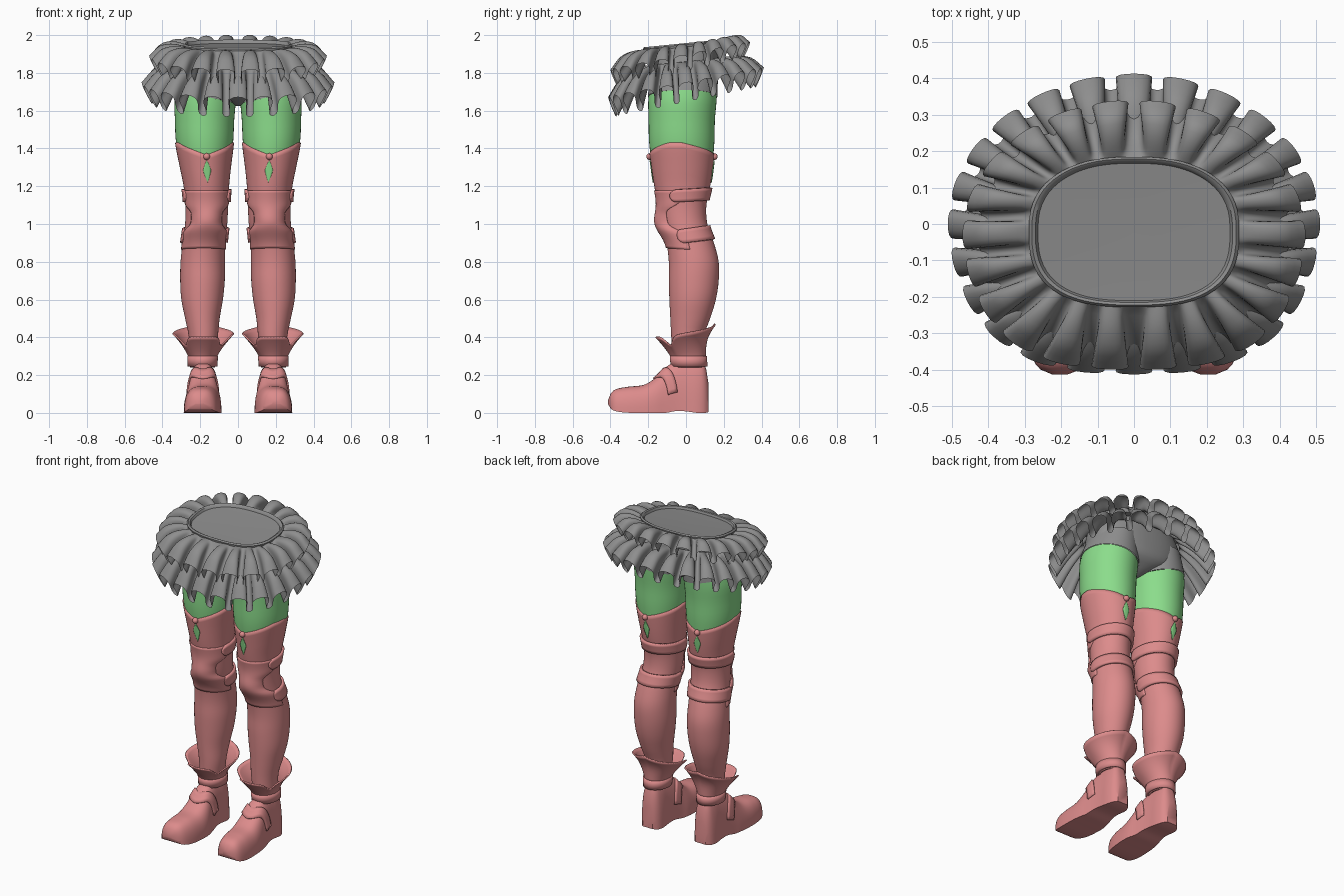
import bpy, bmesh, math
from math import sin, cos, pi, radians
from mathutils import Vector

if "Cube" in bpy.data.objects:
    bpy.data.objects.remove(bpy.data.objects["Cube"])


def material(name, rgb):
    m = bpy.data.materials.new(name)
    m.diffuse_color = (*rgb, 1)
    m.use_nodes = True
    m.node_tree.nodes["Principled BSDF"].inputs["Base Color"].default_value = m.diffuse_color
    return m


GRAY = material("gray cloth", (0.27, 0.27, 0.27))
GREEN = material("green stocking", (0.26, 0.72, 0.26))
RED = material("red leather", (0.72, 0.26, 0.26))


def spow(v, p):
    return math.copysign(abs(v) ** p, v)


def sample(rows, t):
    """Smooth interpolation of a section table by its first column."""
    t = min(max(t, rows[0][0]), rows[-1][0])
    i = max(k for k in range(len(rows) - 1) if rows[k][0] <= t)
    a, b = rows[i], rows[i + 1]
    p, n = rows[max(i - 1, 0)], rows[min(i + 2, len(rows) - 1)]
    h = b[0] - a[0]
    s = (t - a[0]) / h
    out = []
    for k in range(1, len(a)):
        ma = (b[k] - p[k]) / (b[0] - p[0]) * h
        mb = (n[k] - a[k]) / (n[0] - a[0]) * h
        out.append((2*s**3 - 3*s*s + 1) * a[k] + (s**3 - 2*s*s + s) * ma
                   + (3*s*s - 2*s**3) * b[k] + (s**3 - s*s) * mb)
    return out


def sheet(name, f, nu, nv, mat, closed=True, caps=False, thick=0, mirror=True, angle=40):
    """Surface f(u, v) with u and v running from 0 to 1."""
    bm = bmesh.new()
    cols = nu if closed else nu + 1
    g = [[bm.verts.new(f(i / nu, j / nv)) for i in range(cols)] for j in range(nv + 1)]
    for j in range(nv):
        for i in range(nu):
            k = (i + 1) % cols
            bm.faces.new((g[j][i], g[j][k], g[j + 1][k], g[j + 1][i]))
    if caps:
        bm.faces.new(g[0][::-1])
        bm.faces.new(g[-1])
    return finish(name, bm, mat, thick, mirror, angle)


def finish(name, bm, mat, thick=0, mirror=True, angle=40):
    me = bpy.data.meshes.new(name)
    bm.to_mesh(me)
    bm.free()
    me.materials.append(mat)
    ob = bpy.data.objects.new(name, me)
    bpy.context.collection.objects.link(ob)
    bpy.ops.object.select_all(action='DESELECT')
    ob.select_set(True)
    bpy.context.view_layer.objects.active = ob
    bpy.ops.object.shade_smooth_by_angle(angle=radians(angle))
    if thick:
        ob.modifiers.new("thickness", 'SOLIDIFY').thickness = thick
    if mirror:
        ob.modifiers.new("mirror", 'MIRROR').use_mirror_merge = False
    return ob


# Leg sections: height, inner x, outer x, front y, back y
LEG = [(.20, .125, .25, -.06, .10), (.30, .122, .252, -.07, .095), (.40, .11, .257, -.075, .09),
       (.50, .10, .277, -.08, .125), (.60, .083, .297, -.085, .155), (.70, .073, .303, -.088, .170),
       (.80, .072, .301, -.088, .170), (.90, .07, .29, -.10, .145), (1.0, .06, .277, -.125, .11),
       (1.1, .055, .275, -.145, .105), (1.2, .05, .285, -.165, .125), (1.3, .04, .305, -.18, .14),
       (1.43, .024, .33, -.197, .152), (1.55, .018, .336, -.2, .155), (1.68, .01, .336, -.2, .165),
       (1.82, .03, .29, -.17, .16)]


def leg(z, a, off=0.0):
    x0, x1, y0, y1 = sample(LEG, z)
    return Vector(((x0 + x1) / 2 + ((x1 - x0) / 2 + off) * sin(a),
                   (y0 + y1) / 2 - ((y1 - y0) / 2 + off) * cos(a), z))


def stocking_line(a):
    d = abs((a + .06 + pi) % (2 * pi) - pi)
    return 1.43 - .065 * max(0, 1 - d / 1.2, 1 - (pi - d) / 1.5)


def shorts_line(a):
    return 1.675 + .035 * sin(a)


def leg_span(low, high, off):
    def f(u, v):
        a = u * 2 * pi
        return leg(low(a) + (high(a) - low(a)) * v, a, off)
    return f


# Legs
sheet("boot_leg", leg_span(lambda a: .24, stocking_line, .003), 48, 44, RED, thick=.01)
sheet("thigh", leg_span(lambda a: 1.35, shorts_line, -.002), 48, 10, GREEN)
sheet("shorts_leg", leg_span(shorts_line, lambda a: 1.82, .002), 48, 6, GRAY)

# Beads and pendants below the front and back points of the stocking
for label, a0 in (("front", -.06), ("back", pi - .06)):
    bm = bmesh.new()
    bmesh.ops.create_uvsphere(bm, u_segments=14, v_segments=8, radius=.018)
    bmesh.ops.translate(bm, vec=leg(1.357, a0, .004), verts=bm.verts)
    finish(label + "_bead", bm, RED)

    def pendant(u, v, a0=a0):
        w = .16 * min(v / .55, (1 - v) / .45) ** .8 if 0 < v < 1 else .002
        return leg(1.22 + .115 * v, a0 + w * (2 * u - 1), .008)
    sheet(label + "_pendant", pendant, 4, 12, GREEN, closed=False, thick=.004)


# Knee pad with side cutouts
def knee_pad(u, v):
    s = 2 * u - 1
    z = .872 + .305 * v
    half = 1.5 - .72 * math.exp(-((z - 1.035) / .062) ** 4)
    bulge = .034 * math.exp(-((z - 1.0) / .08) ** 2)
    return leg(z - .008 * s * s * (1 - v), s * half, .008 + bulge * cos(s * pi / 2))


sheet("knee_pad", knee_pad, 24, 24, RED, closed=False, thick=.012)


# Knee straps with rounded ends
def knee_strap(zc, half, rise):
    def f(u, v):
        s = 2 * u - 1
        h = half * max(.08, 1 - max(0, (abs(s) - .88) / .12) ** 2) ** .5
        a = pi + s * (pi - 1.12)
        return leg(zc - rise * cos(a) + (2 * v - 1) * h, a, .017)
    return f


sheet("upper_knee_strap", knee_strap(1.15, .033, .008), 48, 4, RED, closed=False, thick=.015)
sheet("lower_knee_strap", knee_strap(.94, .036, .018), 48, 4, RED, closed=False, thick=.015)


# Ankle strap and flared cuff
sheet("ankle_strap", lambda u, v: leg(.245 + .055 * v, 2 * pi * u, .016), 40, 2, RED, thick=.015)


def cuff(u, v):
    a = 2 * pi * u
    d = abs((a + pi) % (2 * pi) - pi)
    notch = math.exp(-((d - .85) / .22) ** 2)
    back = max(0, (d - .85) / 2.3)
    top = .40 + .07 * back - .045 * notch
    flare = .08 - .045 * back - .035 * notch
    if d > .85:
        flare += .012 * sin(d) ** 2
    return leg(.285 + (top - .285) * v, a, .008 + flare * v ** 1.3)


sheet("boot_cuff", cuff, 64, 8, RED, thick=.008)

# Foot sections along y: y, centre x, half width, bottom, top
FOOT = [(-.412, .203, .022, .045, .07), (-.402, .202, .05, .026, .098), (-.375, .198, .077, .01, .124),
        (-.31, .192, .094, .001, .138), (-.22, .187, .099, 0, .15), (-.16, .185, .095, 0, .188),
        (-.11, .186, .084, 0, .24), (-.05, .186, .074, .010, .275), (0, .186, .07, .008, .285),
        (.06, .186, .068, 0, .285), (.10, .186, .056, 0, .26), (.12, .186, .035, .004, .15)]


def foot(y, a, off=0.0):
    cx, w, b, t = sample(FOOT, y)
    return Vector((cx + (w + off) * spow(cos(a), .7), y, b + (t - b + off) * max(0, sin(a)) ** .8))


sheet("boot_foot", lambda u, v: foot(.12 - .532 * v, pi * u / (23 / 24)), 24, 40, RED, caps=True)


def instep_strap(u, v):
    a = pi * (.09 + .82 * u)
    return foot(-.175 + .085 * abs(cos(a)) ** 1.3 + .05 * v, a, .009)


sheet("instep_strap", instep_strap, 28, 3, RED, closed=False, thick=-.012)


# Waist outline shared by the shorts and skirt
def waist(a, k=1.0, dz=0.0):
    y = -.022 - .2 * k * spow(cos(a), .75)
    narrow = 1 - .1 * max(0, -cos(a)) ** 2
    return Vector((.28 * k * narrow * spow(sin(a), .75), y, 1.95 + .1 * y + dz))


# Hips: height, half width, half depth
HIPS = [(1.625, .012, .06), (1.66, .10, .13), (1.70, .23, .17), (1.76, .295, .182),
        (1.84, .30, .185), (1.92, .255, .18)]


def hips(u, v):
    z = 1.625 + .295 * v
    rx, ry = sample(HIPS, z)
    a = 2 * pi * u
    return Vector((rx * spow(sin(a), .85), -.012 - ry * spow(cos(a), .85), z))


sheet("shorts", hips, 48, 14, GRAY, caps=True, mirror=False)

# Waistband lip and recessed waist cap
LIP = [(1.0, -.03), (1.03, 0), (1.0, .008), (.965, .004), (.94, -.01), (.6, -.012), (.02, -.013)]
sheet("waistband", lambda u, v: waist(2 * pi * u, *LIP[round(v * 6)]), 64, 6, GRAY,
      caps=True, mirror=False)


# Pleated skirt tiers: broad crests run outward, rounded valleys loop below them
def tier(name, count, phase, start_k, start_dz, rx, cy, ry, z0, tilt, drop):
    def f(u, v):
        t = 1 - v
        phi = 2 * pi * u * count + phase
        open_fold = t ** .6
        a = 2 * pi * u + open_fold * (.75 * sin(phi) + .75 * sin(2 * phi)) / count
        crest = .5 + .5 * cos(phi)
        p = waist(a, start_k, start_dz)
        r = (1 - .1 * (1 - crest) ** 1.3) * (1 + .09 * max(0, cos(a)) * sin(2 * a) ** 2)
        hem = Vector((rx * r * sin(a), cy - ry * r * cos(a), 0))
        hem.z = z0 + tilt * (cy - ry * cos(a))
        q = p.lerp(hem, t)
        q.z += .025 * sin(pi * t) - drop * (1 - crest) * t ** .75 - .1 * max(0, t - .75) * crest
        return q
    sheet(name, f, count * 20, 10, GRAY, mirror=False, angle=80)


tier("upper_skirt_tier", 22, pi, 1.0, -.008, .47, -.03, .37, 1.922, .2, .115)
tier("lower_skirt_tier", 24, 0, 1.04, -.09, .51, 0, .412, 1.775, .19, .13)
